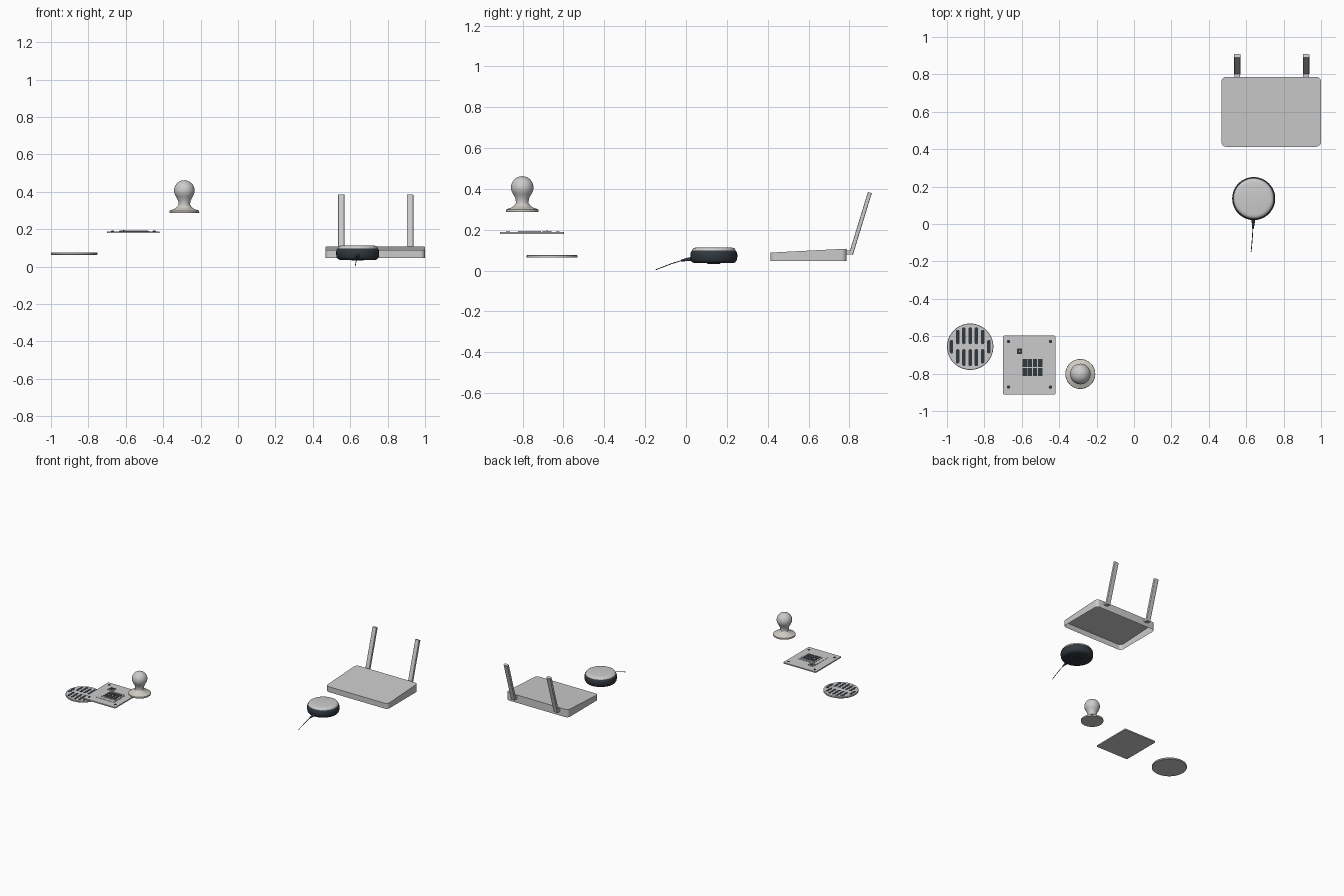
import bpy, bmesh
from math import pi, cos, sin, radians
from mathutils import Vector

if "Cube" in bpy.data.objects:
    bpy.data.objects.remove(bpy.data.objects["Cube"])


def material(name, rgb):
    m = bpy.data.materials.new(name)
    m.diffuse_color = (*rgb, 1)
    m.use_nodes = True
    m.node_tree.nodes["Principled BSDF"].inputs["Base Color"].default_value = m.diffuse_color
    return m


DARK = material("dark", (0.03, 0.04, 0.05))
CREAM = material("cream", (0.62, 0.60, 0.54))
YELLOW = material("yellow", (0.45, 0.42, 0.08))


def finish(name, bm, mat=None, smooth=True):
    bmesh.ops.recalc_face_normals(bm, faces=bm.faces)
    me = bpy.data.meshes.new(name)
    bm.to_mesh(me)
    bm.free()
    ob = bpy.data.objects.new(name, me)
    bpy.context.collection.objects.link(ob)
    if mat:
        me.materials.append(mat)
    if smooth:
        bpy.ops.object.select_all(action='DESELECT')
        ob.select_set(True)
        bpy.context.view_layer.objects.active = ob
        bpy.ops.object.shade_smooth_by_angle(angle=radians(35))
    return ob


def lathe(name, x, y, profile, mat=None, n=48):
    """Spin (radius, z) points round a vertical axis; open ends are capped."""
    bm = bmesh.new()
    rings = [[bm.verts.new((x + r * cos(2 * pi * i / n), y + r * sin(2 * pi * i / n), z))
              for i in range(n)] for r, z in profile]
    for a, b in zip(rings, rings[1:]):
        for i in range(n):
            j = (i + 1) % n
            bm.faces.new((a[i], a[j], b[j], b[i]))
    bm.faces.new(rings[0][::-1])
    bm.faces.new(rings[-1])
    return finish(name, bm, mat)


def rounded_slab(name, x0, x1, y0, y1, z0, z1, r=0.0, mat=None, z1_back=None, bottom=True, seg=6):
    """Vertical prism with rounded corners; the top may slope up to the back."""
    z1_back = z1 if z1_back is None else z1_back
    pts = []
    for k, (sx, sy) in enumerate(((1, 1), (0, 1), (0, 0), (1, 0))):
        cx = x1 - r if sx else x0 + r
        cy = y1 - r if sy else y0 + r
        steps = range(seg + 1) if r else (0,)
        for i in steps:
            a = pi / 2 * (k + i / seg)
            pts.append((cx + r * cos(a), cy + r * sin(a)))
    bm = bmesh.new()
    low = [bm.verts.new((x, y, z0)) for x, y in pts]
    top = [bm.verts.new((x, y, z1 + (z1_back - z1) * (y - y0) / (y1 - y0))) for x, y in pts]
    n = len(pts)
    for i in range(n):
        j = (i + 1) % n
        bm.faces.new((low[i], low[j], top[j], top[i]))
    bm.faces.new(top)
    if bottom:
        bm.faces.new(low[::-1])
    return finish(name, bm, mat)


def tube(name, pts, radii, mat=None, n=12):
    """Round tube through points with a radius at each."""
    bm = bmesh.new()
    rings = []
    for i, p in enumerate(pts):
        d = Vector(pts[min(i + 1, len(pts) - 1)]) - Vector(pts[max(i - 1, 0)])
        q = d.to_track_quat('Z', 'Y')
        rings.append([bm.verts.new(Vector(p) + q @ Vector((radii[i] * cos(2 * pi * k / n),
                      radii[i] * sin(2 * pi * k / n), 0))) for k in range(n)])
    for a, b in zip(rings, rings[1:]):
        for k in range(n):
            bm.faces.new((a[k], a[(k + 1) % n], b[(k + 1) % n], b[k]))
    bm.faces.new(rings[0])
    bm.faces.new(rings[-1])
    return finish(name, bm, mat)


# Round grate with dark slots
GX, GY = -0.876, -0.656
lathe("grate_disc", GX, GY, [(0.122, 0.063), (0.124, 0.065), (0.124, 0.074), (0.122, 0.076)], n=64)
slots = [(s * 0.1, -0.036, 0.036) for s in (-1, 1)]
for col in range(-2, 3):
    reach = 0.09 if abs(col) == 2 else 0.104
    slots += [(col * 0.0333, 0.013, reach), (col * 0.0333, -reach, -0.013)]
for dx, a, b in slots:
    rounded_slab("grate_slot", GX + dx - 0.0095, GX + dx + 0.0095, GY + a, GY + b,
                 0.075, 0.0768, 0.009, DARK)

# Square plate with screws, raised panel and small window block
rounded_slab("plate", -0.70, -0.42, -0.912, -0.597, 0.179, 0.188, 0.008)
rounded_slab("plate_panel", -0.636, -0.474, -0.85, -0.705, 0.188, 0.190, 0.004)
for sx in (-1, 1):
    for sy in (-1, 1):
        lathe("plate_screw", -0.559 + sx * 0.112, -0.75 + sy * 0.122,
              [(0.009, 0.187), (0.009, 0.190), (0.006, 0.192)], DARK, 16)
rounded_slab("window_frame", -0.607, -0.48, -0.822, -0.71, 0.188, 0.193)
for i in range(4):
    for j in range(2):
        x, y = -0.596 + i * 0.0275, -0.812 + j * 0.047
        rounded_slab("window_pane", x, x + 0.023, y, y + 0.042, 0.192, 0.1945, 0, DARK)
rounded_slab("small_block", -0.634, -0.59, -0.702, -0.658, 0.188, 0.193)
rounded_slab("small_block_face", -0.626, -0.598, -0.694, -0.666, 0.192, 0.1945, 0, DARK)
lathe("indicator", -0.612, -0.68, [(0.004, 0.194), (0.004, 0.1955)], YELLOW, 12)

# Knob: flared cream base and grey bulb
KX, KY = -0.287, -0.802
lathe("knob_base", KX, KY, [(0.079, 0.287), (0.08, 0.29), (0.079, 0.298), (0.07, 0.303),
                            (0.052, 0.309), (0.04, 0.318), (0.033, 0.328)], CREAM)
bulb = [(0.033, 0.32), (0.031, 0.335), (0.033, 0.352), (0.042, 0.37)]
bulb += [(0.055 * cos(a), 0.407 + 0.055 * sin(a)) for a in (radians(d) for d in range(-30, 90, 10))]
bulb.append((0.001, 0.462))
lathe("knob_bulb", KX, KY, bulb)

# Sloped shell, open underneath
rounded_slab("router_shell", 0.467, 1.0, 0.413, 0.787, 0.046, 0.088, 0.026, None, 0.107, False)

# Two hinged antennas leaning back
for x in (0.552, 0.920):
    rounded_slab("antenna_hinge", x - 0.016, x + 0.016, 0.775, 0.818, 0.078, 0.098, 0.003)
    ant = rounded_slab("antenna", -0.017, 0.017, -0.01, 0.01, 0, 0.316, 0.004)
    ant.location = (x, 0.808, 0.080)
    ant.rotation_euler.x = -radians(17)

# Puck: dark rounded body with lighter cap
PX, PY = 0.64, 0.136
lathe("puck_body", PX, PY, [(0.03, 0.032), (0.034, 0.036), (0.095, 0.036), (0.106, 0.041), (0.112, 0.05),
                            (0.115, 0.065), (0.115, 0.08), (0.112, 0.092), (0.106, 0.098)], DARK, 64)
lathe("puck_cap", PX, PY, [(0.107, 0.096), (0.106, 0.102), (0.102, 0.108), (0.095, 0.111),
                           (0.085, 0.113), (0.002, 0.113)], None, 64)

# Cable with tapered strain relief
tube("strain_relief", [(0.639, 0.035, 0.056), (0.638, 0.012, 0.055), (0.636, -0.025, 0.049)],
     [0.011, 0.009, 0.004], DARK)
tube("cable", [(0.636, -0.015, 0.051), (0.633, -0.07, 0.034), (0.629, -0.12, 0.015),
               (0.626, -0.15, 0.003)], [0.002] * 4, DARK, 8)
